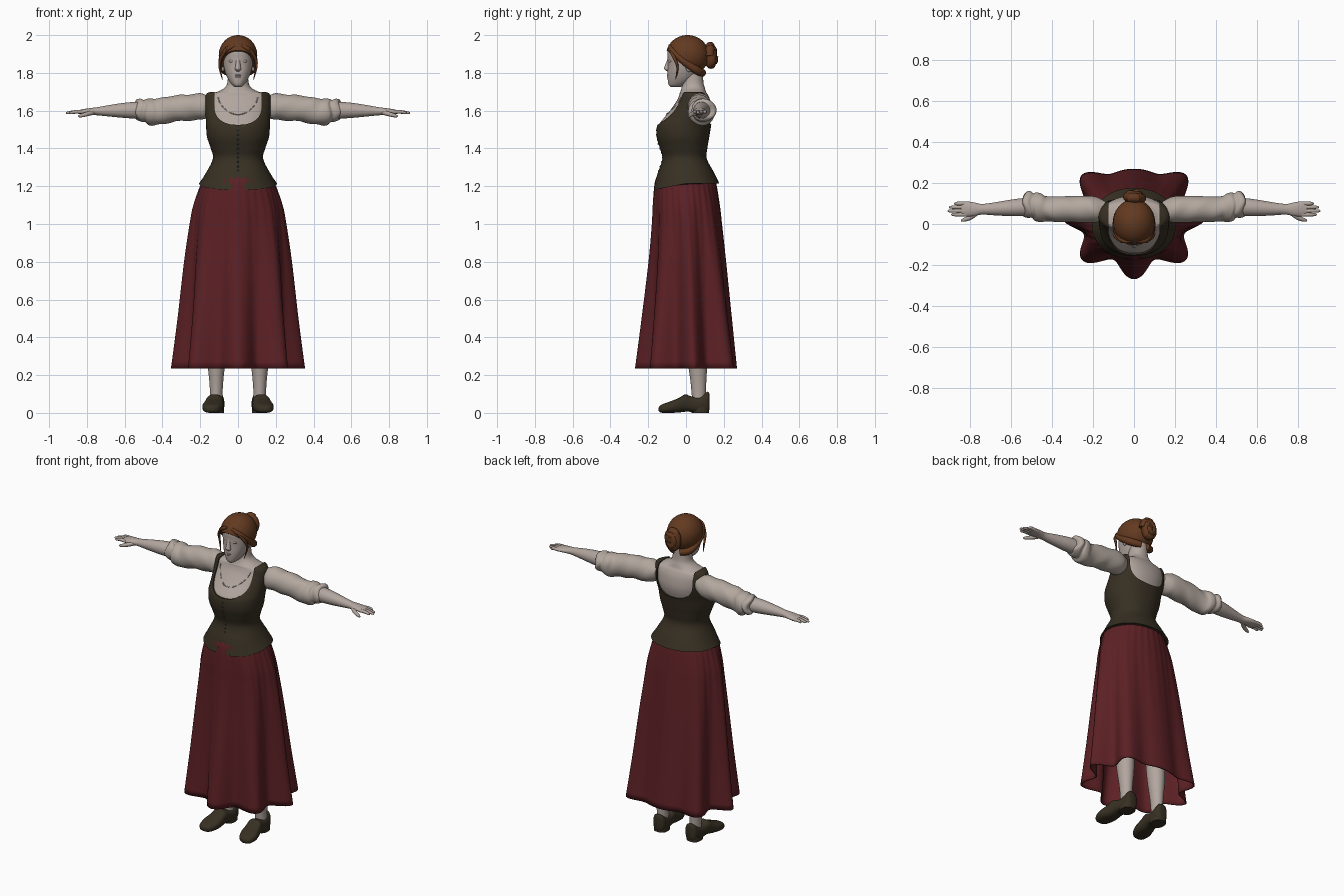
import bpy, bmesh, math
from mathutils import Vector as V

if "Cube" in bpy.data.objects:
    bpy.data.objects.remove(bpy.data.objects["Cube"])


def material(name, rgb):
    m = bpy.data.materials.new(name)
    m.use_nodes = True
    m.diffuse_color = (*rgb, 1)
    bsdf = m.node_tree.nodes["Principled BSDF"]
    bsdf.inputs["Base Color"].default_value = (*rgb, 1)
    bsdf.inputs["Roughness"].default_value = 0.8
    return m


SKIN = material("pale skin", (0.45, 0.38, 0.345))
LINEN = material("linen", (0.45, 0.39, 0.345))
RED = material("dark red cloth", (0.107, 0.0145, 0.018))
OLIVE = material("dark olive cloth", (0.038, 0.029, 0.0165))
HAIR = material("auburn hair", (0.125, 0.042, 0.0145))
SIDES = (("left", 1), ("right", -1))


def finish(name, bm, mat, angle=0.8):
    bmesh.ops.recalc_face_normals(bm, faces=bm.faces[:])
    me = bpy.data.meshes.new(name)
    bm.to_mesh(me)
    bm.free()
    me.materials.append(mat)
    me.shade_smooth()
    me.set_sharp_from_angle(angle=angle)
    ob = bpy.data.objects.new(name, me)
    bpy.context.collection.objects.link(ob)
    return ob


def flow(rows, k=4):
    """Smooth curve through rows of numbers."""
    out = []
    last = len(rows) - 1
    for i in range(last):
        a, b, c, d = rows[max(i - 1, 0)], rows[i], rows[i + 1], rows[min(i + 2, last)]
        for j in range(k):
            t = j / k
            out.append([q + t / 2 * (r - p + t * (2*p - 5*q + 4*r - s + t * (3*(q - r) + s - p)))
                        for p, q, r, s in zip(a, b, c, d)])
    return out + [list(rows[-1])]


def oval(c, u, v, n=32, e=2):
    def f(a):
        return math.copysign(abs(a) ** (2 / e), a)
    return [V(c) + V(u) * f(math.cos(i * math.tau / n)) + V(v) * f(math.sin(i * math.tau / n))
            for i in range(n)]


def loft(name, rings, mat, cap=True):
    bm = bmesh.new()
    vs = [[bm.verts.new(p) for p in r] for r in rings]
    n = len(vs[0])
    for a, b in zip(vs, vs[1:]):
        for i in range(n):
            j = (i + 1) % n
            bm.faces.new((a[i], a[j], b[j], b[i]))
    if cap:
        bm.faces.new(vs[0])
        bm.faces.new(vs[-1])
    return finish(name, bm, mat)


def level(z, w, front, back, x=0, n=48, e=2.0):
    """Horizontal section."""
    return oval((x, (front + back) / 2, z), (w, 0, 0), (0, (back - front) / 2, 0), n, e)


def tube(name, pts, mat, n=10, k=4):
    """Round tube through (x, y, z, radius) points."""
    rows = flow(pts, k)
    rings = []
    for i, r in enumerate(rows):
        d = V(rows[min(i + 1, len(rows) - 1)][:3]) - V(rows[max(i - 1, 0)][:3])
        u = d.cross(V((0.13, 0.21, 1)) if abs(d.z) < abs(d.x) + abs(d.y) else V((0, 1, 0))).normalized()
        rings.append(oval(r[:3], u * r[3], d.normalized().cross(u) * r[3], n))
    return loft(name, rings, mat)


def ball(name, c, r, mat, seg=24):
    bm = bmesh.new()
    bmesh.ops.create_uvsphere(bm, u_segments=seg, v_segments=seg * 2 // 3, radius=1)
    for v in bm.verts:
        v.co = V(c) + V(a * b for a, b in zip(v.co, r))
    return finish(name, bm, mat)


# Torso rows: height, half width, front, back
chest = [(1.215, .198, -.165, .168), (1.27, .162, -.142, .142), (1.345, .125, -.117, .102),
         (1.40, .136, -.130, .105), (1.46, .156, -.147, .115), (1.52, .161, -.145, .125),
         (1.56, .163, -.118, .135), (1.60, .166, -.085, .138), (1.65, .167, -.050, .130),
         (1.68, .163, -.036, .118), (1.693, .14, -.033, .110)]
neck = [(1.70, .11, -.030, .106), (1.72, .072, -.024, .10), (1.75, .056, -.02, .092), (1.82, .052, -.02, .09)]
body_rows = flow(chest[1:] + neck)
loft("torso", [level(*r, e=2.15) for r in body_rows], SKIN)


def chest_front(z, x):
    """Front surface of the torso."""
    r = min(body_rows, key=lambda q: abs(q[0] - z))
    t = max(0, 1 - (abs(x) / r[1]) ** 2.15) ** (1 / 2.15)
    return (r[2] + r[3]) / 2 - (r[3] - r[2]) / 2 * t


# Bodice with pointed hem, scooped neck and front notch
rings = []
for z, w, f, b in flow(chest):
    ring = level(z, w + .008, f - .008, b + .008, e=2.15, n=64)
    for p in ring:
        p.z += .006 * (z > 1.68) - .035 * max(0, 1.27 - z) / .055 * max(0, -p.y / .17)
    rings.append(ring)
bodice = loft("bodice", rings, OLIVE)
scoop = []
for y in (-.4, .4):
    ring = oval((0, y, 1.625), (.125, 0, 0), (0, 0, .1), 48, 2.4)
    for p in ring:
        p.z += 3 * max(0, p.z - 1.625)
    scoop.append(ring)
notch = [[V((-.06, y, 1.15)), V((.06, y, 1.15)), V((0, y, 1.25))] for y in (-.3, -.155)]
for cut_rings in (scoop, notch):
    cutter = loft("cutter", cut_rings, OLIVE)
    cutter.hide_render = True
    mod = bodice.modifiers.new("cut", 'BOOLEAN')
    mod.operation, mod.object = 'DIFFERENCE', cutter
    bpy.context.view_layer.objects.active = bodice
    bpy.ops.object.modifier_apply(modifier="cut")
    bpy.data.objects.remove(cutter)
bodice.data.set_sharp_from_angle(angle=0.8)
for i in range(10):
    z = 1.28 + i * .024
    ball("bodice_button", (0, chest_front(z, 0) - .008, z), (.005, .003, .005), OLIVE, 9)

# Gathered chemise neckline
edge = []
for i in range(13):
    a = math.pi * i / 12
    x, z = .105 * math.cos(a), 1.67 - .09 * math.sin(a) ** 1.3
    edge.append((x, chest_front(z, x), z, .0028))
tube("chemise_neckline", edge, LINEN, 8, 2)

# Skirt with eight deep folds, squarer at the back, and fine gathers at the waist
skirt_rows = [(1.27, .163, -.143, .14), (1.22, .192, -.164, .158), (1.1, .235, -.175, .178), (1.0, .255, -.18, .19),
              (.8, .285, -.198, .212), (.5, .32, -.235, .243), (.235, .355, -.27, .27)]
rings = []
for z, w, f, b in flow(skirt_rows, 5):
    t = min(1, max(0, (1.22 - z) / .985))
    mid = (f + b) / 2 * (1 - t) + .04 * t
    ring = []
    for i in range(192):
        a = i * math.tau / 192
        sx, sy = math.cos(a), math.sin(a)
        deep = (.25 - .15 * max(0, sy) ** 4) * t ** .8
        s = 1 - deep * (1 - math.cos(8 * a)) / 2 + .008 * math.cos(32 * a) * (1 - t) ** 2
        reach = (b - mid) * (1 + .25 * t * math.sin(2 * a) ** 2) if sy > 0 else mid - f
        ring.append(V((w * sx * s, mid + reach * sy * s, z)))
    rings.append(ring)
skirt = loft("skirt", rings, RED, cap=False)
thick = skirt.modifiers.new("cloth", 'SOLIDIFY')
thick.thickness = .006

# Head and face
face = [(1.725, .016, -.08, -.03), (1.737, .032, -.092, 0), (1.765, .052, -.097, .04), (1.80, .067, -.098, .07),
        (1.84, .077, -.096, .09), (1.88, .081, -.097, .1), (1.92, .08, -.096, .1), (1.96, .062, -.07, .08),
        (1.98, .03, -.03, .05)]
loft("head", [level(*r, e=2.15) for r in flow(face)], SKIN)
nose = [(1.808, .01, -.100, -.075), (1.82, .017, -.115, -.075), (1.835, .014, -.113, -.075),
        (1.86, .012, -.103, -.075), (1.885, .012, -.097, -.075)]
loft("nose", [level(*r, n=16) for r in flow(nose)], SKIN)
ball("upper_lip", (0, -.094, 1.787), (.02, .007, .005), SKIN, 12)
ball("lower_lip", (0, -.093, 1.779), (.016, .008, .005), SKIN, 12)
for side, s in SIDES:
    ball(side + "_eyelid", (s * .032, -.081, 1.862), (.016, .011, .008), SKIN, 16)
    ball(side + "_ear", (s * .08, .015, 1.835), (.01, .018, .03), SKIN, 16)
    tube(side + "_loose_lock", [(s * .06, -.088, 1.925, .006), (s * .09, -.062, 1.88, .009),
                                (s * .097, -.045, 1.83, .006), (s * .082, -.055, 1.765, .002)], HAIR, 8)
    tube(side + "_swept_hair", [(s * .015, -.085, 1.945, .008), (s * .06, -.076, 1.922, .014),
                                (s * .086, -.02, 1.868, .018), (s * .07, .055, 1.815, .022),
                                (s * .02, .088, 1.80, .02)], HAIR, 12)

# Hair cap cut along a slanted hairline
bm = bmesh.new()
bmesh.ops.create_uvsphere(bm, u_segments=40, v_segments=28, radius=1)
for v in bm.verts:
    v.co = V((v.co.x * .102, .008 + v.co.y * .114, 1.893 + v.co.z * .107))
bmesh.ops.bisect_plane(bm, geom=bm.verts[:] + bm.edges[:] + bm.faces[:], plane_co=(0, -.11, 1.925),
                       plane_no=(0, .145, .18), clear_inner=True)
bmesh.ops.holes_fill(bm, edges=[e for e in bm.edges if e.is_boundary])
finish("hair_cap", bm, HAIR)

# Coiled bun
coil = []
for i in range(29):
    a = i * math.tau / 14
    r = .036 - .022 * i / 28
    coil.append((r * math.cos(a), .125 + .026 * i / 28, 1.888 + 1.6 * r * math.sin(a), .024 - .004 * i / 28))
tube("hair_bun", coil, HAIR, 12, 2)
ball("bun_core", (0, .128, 1.888), (.045, .033, .066), HAIR)

# Arms
sleeve = [(.14, .07, 1.625, .04, .045), (.18, .07, 1.62, .061, .066), (.22, .072, 1.62, .065, .070),
          (.30, .073, 1.614, .064, .069), (.38, .072, 1.604, .062, .071), (.43, .075, 1.592, .062, .068),
          (.455, .08, 1.592, .070, .072), (.48, .084, 1.596, .070, .069), (.495, .09, 1.6, .06, .058),
          (.515, .096, 1.602, .066, .061), (.535, .095, 1.602, .058, .054), (.54, .09, 1.602, .04, .04)]
forearm = [(.5, .085, 1.602, .046, .046), (.58, .08, 1.602, .042, .042), (.66, .075, 1.6, .034, .033),
           (.74, .072, 1.597, .026, .022), (.78, .072, 1.596, .033, .018), (.82, .074, 1.594, .037, .014),
           (.845, .074, 1.592, .034, .010)]
for side, s in SIDES:
    rings = []
    for x, y, z, ry, rz in flow(sleeve):
        ring = oval((s * x, y, z), (0, ry, 0), (0, 0, rz), 40)
        for i, p in enumerate(ring):
            p.x += s * .006 * math.sin(3 * i * math.tau / 40 + x * 20) * (x > .3)
            p.z += .003 * math.sin(x * 55 + 2 * i * math.tau / 40)
        rings.append(ring)
    loft(side + "_sleeve", rings, LINEN)
    loft(side + "_forearm", [oval((s * x, y, z), (0, ry, 0), (0, 0, rz), 28)
                             for x, y, z, ry, rz in flow(forearm)], SKIN)
    for f, tip in enumerate((.893, .91, .903, .88)):
        y = .046 + .018 * f
        tube(side + "_finger", [(s * .82, y, 1.593, .010), (s * .86, y, 1.594, .0095),
                                (s * (tip - .008), y, 1.588, .007), (s * tip, y, 1.587, .003)], SKIN)
    tube(side + "_thumb", [(s * .765, .06, 1.592, .014), (s * .80, .032, 1.582, .012),
                           (s * .832, .02, 1.573, .009), (s * .845, .017, 1.57, .004)], SKIN)

# Legs and shoes
leg = [(.04, .034, .035, .10), (.1, .033, .03, .105), (.18, .038, .022, .108), (.3, .05, .005, .115),
       (.45, .055, -.01, .11), (.6, .06, -.03, .09), (.9, .08, -.06, .11), (1.1, .085, -.07, .11)]
shoe = [(.125, .113, .022, .02, .098), (.115, .113, .036, .0, .112), (.085, .114, .042, 0, .095),
        (.05, .117, .043, .0, .085), (.02, .12, .044, .006, .09), (-.005, .123, .046, .006, .098),
        (-.04, .128, .051, .002, .078), (-.08, .134, .055, 0, .062), (-.12, .139, .045, 0, .048),
        (-.138, .141, .03, .004, .038), (-.145, .142, .012, .012, .028)]
for side, s in SIDES:
    loft(side + "_leg", [level(*r, x=s * .115, n=28) for r in flow(leg)], SKIN)
    loft(side + "_shoe", [oval((s * x, y, (lo + hi) / 2), (w, 0, 0), (0, 0, (hi - lo) / 2), 32, 2.6)
                          for y, x, w, lo, hi in flow(shoe)], OLIVE)
    loft(side + "_heel", [level(z, .042, .03, .122, x=s * .115, n=28, e=2.6) for z in (0, .03)], OLIVE)
